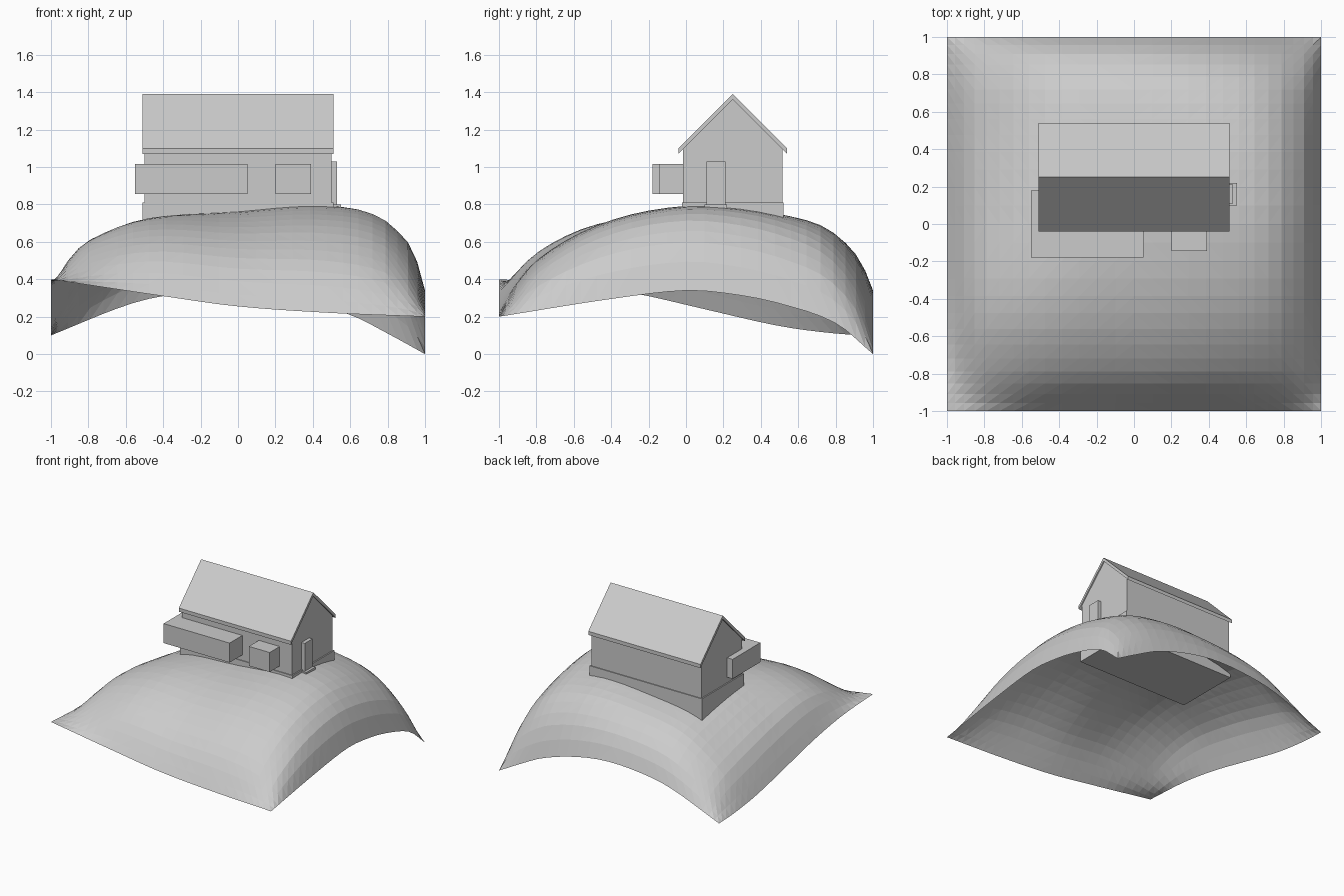
import bpy, bmesh, math

if "Cube" in bpy.data.objects:
    bpy.data.objects.remove(bpy.data.objects["Cube"])


def make_object(name, verts, faces):
    mesh = bpy.data.meshes.new(name)
    mesh.from_pydata(verts, [], faces)
    bm = bmesh.new()
    bm.from_mesh(mesh)
    bmesh.ops.recalc_face_normals(bm, faces=bm.faces)
    bm.to_mesh(mesh)
    bm.free()
    obj = bpy.data.objects.new(name, mesh)
    bpy.context.collection.objects.link(obj)
    return obj


def prism(name, profile, x0, x1):
    """Extrude a (y, z) profile along x."""
    n = len(profile)
    verts = [(x, y, z) for x in (x0, x1) for y, z in profile]
    faces = [tuple(range(n)), tuple(range(n, 2 * n))]
    faces += [(i, (i + 1) % n, n + (i + 1) % n, n + i) for i in range(n)]
    return make_object(name, verts, faces)


def box(name, x0, x1, y0, y1, z0, z1):
    return prism(name, [(y0, z0), (y1, z0), (y1, z1), (y0, z1)], x0, x1)


def curve(points, t):
    """Smooth cubic interpolation through (t, value) points."""
    def slope(i):
        a, b = points[max(i - 1, 0)], points[min(i + 1, len(points) - 1)]
        return (b[1] - a[1]) / (b[0] - a[0])
    for i in range(len(points) - 1):
        (a, va), (b, vb) = points[i], points[i + 1]
        if t <= b or i == len(points) - 2:
            h = b - a
            s = min(max((t - a) / h, 0), 1)
            return ((2*s**3 - 3*s**2 + 1) * va + (s**3 - 2*s**2 + s) * h * slope(i)
                    + (3*s**2 - 2*s**3) * vb + (s**3 - s**2) * h * slope(i + 1))


# Hill: four curved borders blended together, plus a domed bulge
front = [(-1, .4), (-.4, .31), (0, .255), (.5, .22), (1, .2)]
back = [(-1, .1), (-.6, .26), (-.37, .315), (0, .34), (.3, .3), (.6, .21), (.8, .11), (1, 0)]
left = [(-1, .4), (-.6, .375), (-.25, .32), (.1, .24), (.5, .15), (.8, .11), (1, .1)]
right = [(-1, .2), (-.4, .295), (0, .34), (.25, .32), (.5, .27), (.8, .165), (1, 0)]
bulge_x = [(-1, 0), (-.9, .17), (-.8, .255), (-.5, .332), (0, .332), (.45, .365),
           (.75, .345), (.9, .245), (.95, .165), (1, 0)]
bulge_y = [(-1, 0), (-.9, .37), (-.8, .62), (-.6, .86), (-.4, .98), (-.2, 1.02),
           (.2, 1), (.5, .93), (.7, .84), (.8, .72), (.9, .52), (.95, .33), (1, 0)]


def height(x, y):
    u, v = (x + 1) / 2, (y + 1) / 2
    corners = (1 - v) * (.4 * (1 - u) + .2 * u) + v * .1 * (1 - u)
    border = ((1 - v) * curve(front, x) + v * curve(back, x)
              + (1 - u) * curve(left, y) + u * curve(right, y) - corners)
    # The bulge flattens out towards the corners, most at the front left
    flat = 1.3 if x < 0 and y < 0 else 0.1 if x > 0 and y > 0 else .5
    damp = max(0, 1 - flat * abs(x * y) ** 3)
    return max(0, border + damp * curve(bulge_x, x) * curve(bulge_y, y))


N = 26
steps = []
for i in range(N + 1):
    t = -1 + 2 * i / N
    steps.append(.5 * t + .5 * math.sin(t * math.pi / 2))   # finer near the borders
verts = [(x, y, height(x, y)) for y in steps for x in steps]
faces = []
for j in range(N):
    for i in range(N):
        a = j * (N + 1) + i
        b, c, d = a + 1, a + N + 2, a + N + 1
        # Diagonals run towards the corners of the sheet
        outward = (i < N / 2) == (j < N / 2)
        faces += [(a, b, c), (a, c, d)] if outward else [(a, b, d), (b, c, d)]
hill = make_object("hill", verts, faces)
# Normals of the open sheet point upwards
if sum(p.normal.z for p in hill.data.polygons) < 0:
    hill.data.flip_normals()

# House body with gables, on a slightly wider plinth
MID = .25
prism("house_walls", [(MID - .265, .81), (MID + .265, .81), (MID + .265, 1.095),
                      (MID, 1.36), (MID - .265, 1.095)], -.5, .5)
box("plinth", -.51, .51, MID - .272, MID + .272, .605, .81)

# Gable roof slab
prism("roof", [(MID - .29, 1.07), (MID, 1.36), (MID + .29, 1.07),
               (MID + .29, 1.10), (MID, 1.39), (MID - .29, 1.10)], -.51, .51)

# Projecting window boxes
box("wide_window_bay", -.55, .05, -.18, .18, .855, 1.015)
box("small_window_bay", .2, .39, -.145, .05, .855, 1.015)

# Side door and its step
box("door", .49, .53, .11, .21, .79, 1.03)
box("door_step", .49, .55, .10, .22, .77, .80)
